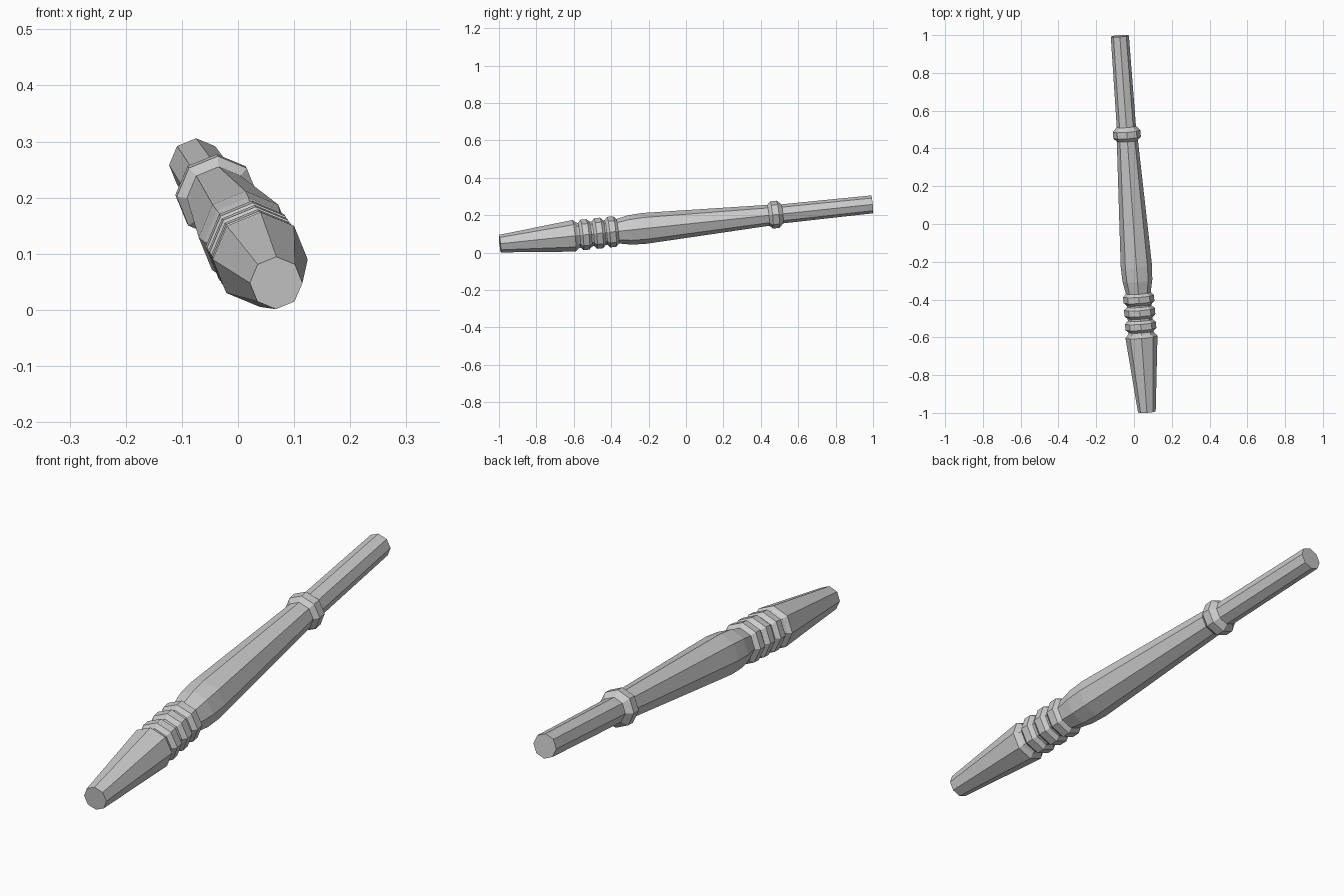
import bpy, bmesh, math
from mathutils import Vector

if "Cube" in bpy.data.objects:
    bpy.data.objects.remove(bpy.data.objects["Cube"])

SIDES = 8
START = Vector((0.068, -0.995, 0.048))
END = Vector((-0.075, 0.995, 0.258))
axis = (END - START).normalized()
right = axis.cross(Vector((0, 0, 1))).normalized()
up = right.cross(axis)


def bead(y, half, flat, r_low, r_high):
    """Chamfered ring: rise, flat crown, fall."""
    return [(y - half, r_low), (y - flat, r_high), (y + flat, r_high), (y + half, r_low)]


def lathe(name, profile):
    """Eight-sided turning along the tilted axis; profile is (y, radius)."""
    bm = bmesh.new()
    rings = []
    for y, r in profile:
        c = START.lerp(END, (y - START.y) / (END.y - START.y))
        rings.append([bm.verts.new(c + r * (math.cos(a) * right + math.sin(a) * up))
                      for a in (2 * math.pi * i / SIDES for i in range(SIDES))])
    for a, b in zip(rings, rings[1:]):
        for i in range(SIDES):
            j = (i + 1) % SIDES
            bm.faces.new((a[i], a[j], b[j], b[i]))
    bm.faces.new(rings[0])
    bm.faces.new(rings[-1])
    bmesh.ops.recalc_face_normals(bm, faces=bm.faces[:])
    me = bpy.data.meshes.new(name)
    bm.to_mesh(me)
    bm.free()
    ob = bpy.data.objects.new(name, me)
    bpy.context.collection.objects.link(ob)
    return ob


# Tapered foot with its shoulder
profile = [(-0.995, 0.047), (-0.598, 0.085), (-0.583, 0.071)]
# Three decorative beads
for y in (-0.54, -0.467, -0.397):
    profile += bead(y, 0.031, 0.016, 0.066, 0.082)
# Swelling main shaft
profile += [(-0.355, 0.068), (-0.30, 0.079), (-0.225, 0.083), (0.0, 0.074), (0.44, 0.056)]
# Collar and plain upper stem
profile += bead(0.475, 0.034, 0.017, 0.057, 0.073)
profile += [(0.515, 0.051), (0.995, 0.048)]

lathe("turned_rod", profile)
